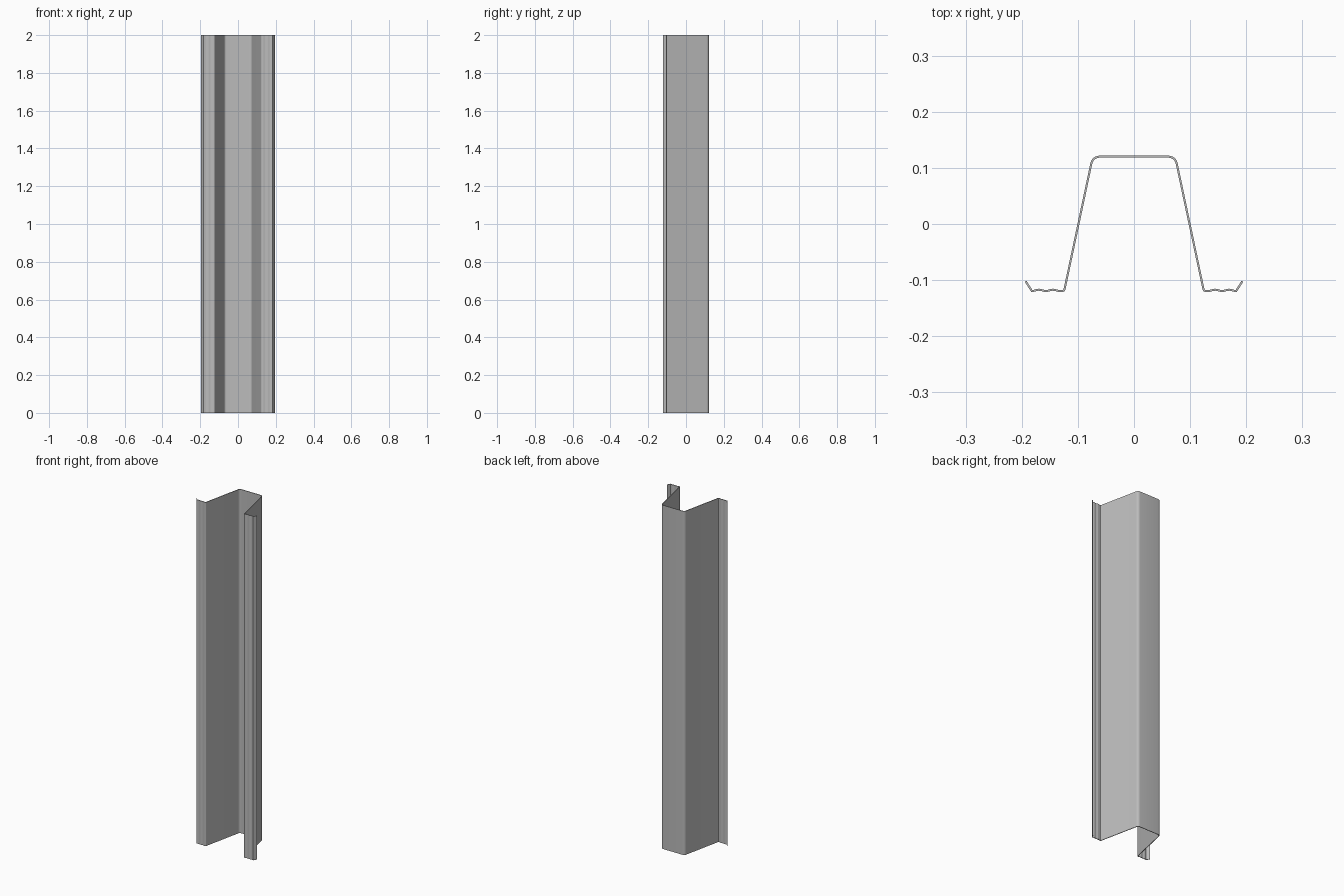
import bpy
import bmesh
import math
from mathutils import Vector

cube = bpy.data.objects.get("Cube")
if cube:
    bpy.data.objects.remove(cube, do_unlink=True)

LENGTH = 2.0
THICKNESS = 0.0036

steel = bpy.data.materials.new("galvanised grey steel")
steel.use_nodes = True
GREY = (0.5, 0.5, 0.5, 1)
steel.diffuse_color = GREY
steel.node_tree.nodes["Principled BSDF"].inputs["Base Color"].default_value = GREY


def fillet(before, corner, after, radius, steps):
    """Points of an arc that rounds off one corner of the profile."""
    a = (before - corner).normalized()
    b = (after - corner).normalized()
    half = a.angle(b) / 2
    centre = corner + (a + b).normalized() * radius / math.sin(half)
    start = corner + a * radius / math.tan(half) - centre
    end = corner + b * radius / math.tan(half) - centre
    sweep = math.pi - 2 * half
    return [centre + (start * math.sin(sweep * (1 - i / steps))
                      + end * math.sin(sweep * i / steps)) / math.sin(sweep)
            for i in range(steps + 1)]


# Half of the sheet's centreline: web, sloping side, rippled flange, lip
web_middle = Vector((0, 0.12))
web_corner = Vector((0.0735, 0.12))
flange_corner = Vector((0.1245, -0.1195))
ripple_start, ripple_end = 0.132, 0.182
half = fillet(web_middle, web_corner, flange_corner, 0.015, 6)
half += fillet(web_corner, flange_corner, Vector((0.2, -0.1195)), 0.004, 4)
STEPS = 16
for i in range(STEPS + 1):
    t = i / STEPS
    x = ripple_start + (ripple_end - ripple_start) * t
    half.append(Vector((x, -0.1183 - 0.0012 * math.cos(4 * math.pi * t))))
half.append(Vector((0.1932, -0.102)))
profile = [Vector((-p.x, p.y)) for p in reversed(half)] + half

# Extrude the centreline up into one sheet
bm = bmesh.new()
low = [bm.verts.new((p.x, p.y, 0)) for p in profile]
high = [bm.verts.new((p.x, p.y, LENGTH)) for p in profile]
for i in range(len(profile) - 1):
    bm.faces.new((low[i], low[i + 1], high[i + 1], high[i]))
mesh = bpy.data.meshes.new("hat_channel")
bm.to_mesh(mesh)
bm.free()
mesh.materials.append(steel)
channel = bpy.data.objects.new("hat_channel", mesh)
bpy.context.collection.objects.link(channel)

# Give the sheet its thickness
solid = channel.modifiers.new("sheet thickness", "SOLIDIFY")
solid.thickness = THICKNESS
solid.offset = 0
solid.use_even_offset = True

bpy.ops.object.select_all(action="DESELECT")
channel.select_set(True)
bpy.context.view_layer.objects.active = channel
bpy.ops.object.modifier_apply(modifier=solid.name)
bpy.ops.object.shade_smooth_by_angle(angle=math.radians(30))
